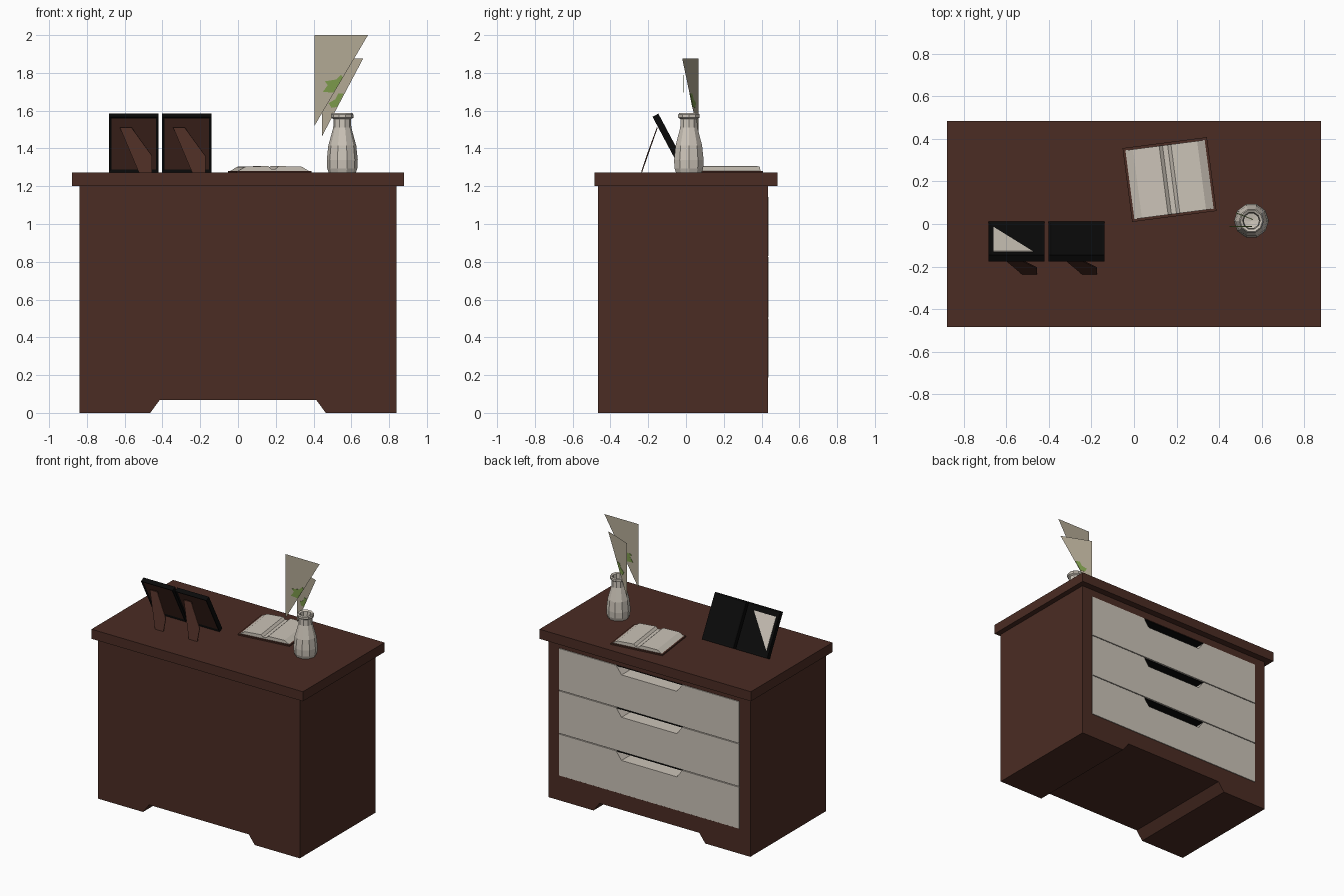
import bpy, bmesh, math
from mathutils import Vector, Matrix

if "Cube" in bpy.data.objects:
    bpy.data.objects.remove(bpy.data.objects["Cube"])


def mat(name, c):
    m = bpy.data.materials.new(name)
    m.diffuse_color = (*c, 1)
    m.use_nodes = True
    m.node_tree.nodes["Principled BSDF"].inputs["Base Color"].default_value = m.diffuse_color
    return m


BROWN = mat("dark_brown_wood", (0.070, 0.025, 0.017))
CREAM = mat("cream", (0.60, 0.55, 0.48))
BLACK = mat("black", (0.003, 0.003, 0.003))
TAN = mat("dried_stem_tan", (0.45, 0.40, 0.30))
GREEN = mat("leaf_green", (0.20, 0.32, 0.07))


def finish(name, bm, *mats, fix=True):
    if fix:
        bmesh.ops.recalc_face_normals(bm, faces=bm.faces[:])
    me = bpy.data.meshes.new(name)
    bm.to_mesh(me)
    bm.free()
    for m in mats:
        me.materials.append(m)
    ob = bpy.data.objects.new(name, me)
    bpy.context.collection.objects.link(ob)
    return ob


def prism(name, pts, vec, m, xf=Matrix()):
    """Extrude a 3D outline along vec (or leave it a flat sheet)."""
    bm = bmesh.new()
    f = bm.faces.new([bm.verts.new(p) for p in pts])
    if vec:
        g = bmesh.ops.extrude_face_region(bm, geom=[f])
        vs = [v for v in g["geom"] if isinstance(v, bmesh.types.BMVert)]
        bmesh.ops.translate(bm, verts=vs, vec=Vector(vec))
        if f.is_valid and not any(len(e.link_faces) == 2 for e in f.edges):
            bmesh.ops.delete(bm, geom=[f], context='FACES_ONLY')
        bmesh.ops.holes_fill(bm, edges=bm.edges[:], sides=0)
    bm.transform(xf)
    return finish(name, bm, m, fix=bool(vec))


def box(name, lo, hi, m, xf=Matrix()):
    (a, b, c), (d, e, f) = lo, hi
    return prism(name, [(a, b, c), (d, b, c), (d, e, c), (a, e, c)], (0, 0, f - c), m, xf)


# cabinet body with cut-out foot and an opening for the drawers
half = [(0.84, 1.2), (0.84, 0), (0.465, 0), (0.415, 0.067)]
outline = half + [(-x, z) for x, z in reversed(half)]
body = prism("cabinet_body", [(x, -0.465, z) for x, z in outline], (0, 0.90, 0), BROWN)
cutter = box("drawer_opening_cutter", (-0.752, 0.30, 0.186), (0.752, 0.5, 1.146), BROWN)
cutter.hide_render = True
mod = body.modifiers.new("opening", 'BOOLEAN')
mod.operation = 'DIFFERENCE'
mod.solver = 'EXACT'
mod.object = cutter
bpy.context.view_layer.objects.active = body
bpy.ops.object.modifier_apply(modifier="opening")
bpy.data.objects.remove(cutter, do_unlink=True)
box("cabinet_top", (-0.88, -0.485, 1.2), (0.88, 0.485, 1.272), BROWN)

# drawers with trapezoid grip notches lined in black
for i, (z0, z1) in enumerate([(0.188, 0.500), (0.506, 0.825), (0.831, 1.144)]):
    h = [(0.75, z0), (0.75, z1), (0.275, z1), (0.23, z1 - 0.06)]
    o = h + [(-x, z) for x, z in reversed(h)]
    prism(f"drawer_{i + 1}", [(x, 0.305, z) for x, z in o], (0, 0.133, 0), CREAM)
    box(f"drawer_grip_{i + 1}", (-0.274, 0.31, z1 - 0.005), (0.274, 0.434, z1 - 0.001), BLACK)
    box(f"drawer_grip_back_{i + 1}", (-0.25, 0.303, z1 - 0.06), (0.25, 0.309, z1 - 0.002), BLACK)

# picture frames leaning on their stands
tilt = Matrix.Translation((0, -0.02, 1.272)) @ Matrix.Rotation(math.radians(28), 4, 'X')
for side, x0 in (("left", -0.684), ("right", -0.402)):
    w = 0.263
    bm = bmesh.new()
    bmesh.ops.create_cube(bm, size=1)
    bmesh.ops.scale(bm, verts=bm.verts, vec=(w, 0.035, 0.335))
    bmesh.ops.translate(bm, verts=bm.verts, vec=(x0 + w / 2, 0.0175, 0.1675))
    bm.normal_update()
    for s in (1, -1):
        f = [g for g in bm.faces if g.normal.y * s > 0.9 and g.calc_area() > 0.05][0]
        bmesh.ops.inset_region(bm, faces=[f], thickness=0.02, depth=0)
        bmesh.ops.translate(bm, verts=f.verts[:], vec=(0, -s * 0.006, 0))
        f.material_index = 0 if s == 1 else 1
    bm.transform(tilt)
    finish(f"picture_frame_{side}", bm, BLACK, BROWN)
    prism(f"frame_stand_{side}",
          [(x0 + 0.059, -0.155, 1.51), (x0 + 0.12, -0.155, 1.51), (x0 + 0.229, -0.21, 1.36),
           (x0 + 0.229, -0.238, 1.273), (x0 + 0.159, -0.238, 1.273)], (0, 0.006, 0.002), BROWN)
prism("photo_left", [(-0.66, 0.029, 0.046), (-0.66, 0.029, 0.29), (-0.475, 0.029, 0.29)],
      (0, 0.003, 0), CREAM, tilt)

# open book
book = Matrix.Translation((0.167, 0.209, 1.272)) @ Matrix.Rotation(math.radians(7.4), 4, 'Z')
box("book_cover", (-0.2, -0.175, 0), (0.2, 0.175, 0.009), BROWN, book)
pg = [(0.188, 0.009), (0.152, 0.031), (0.028, 0.035), (0.012, 0.02)]
prism("book_pages", [(x, -0.163, z) for x, z in pg + [(-x, z) for x, z in reversed(pg)]],
      (0, 0.326, 0), CREAM, book)

# faceted vase, lathed with an open mouth
prof = [(0, 1.273), (0.072, 1.273), (0.080, 1.295), (0.082, 1.34), (0.074, 1.415), (0.048, 1.51),
        (0.046, 1.555), (0.059, 1.563), (0.059, 1.58), (0.053, 1.587), (0.041, 1.58),
        (0.036, 1.51), (0.06, 1.41), (0, 1.40)]
bm = bmesh.new()
vs = [bm.verts.new((r, 0, z)) for r, z in prof]
es = [bm.edges.new(p) for p in zip(vs, vs[1:])]
bmesh.ops.spin(bm, geom=vs + es, axis=(0, 0, 1), cent=(0, 0, 0), steps=10,
               angle=math.tau, use_duplicate=False)
bmesh.ops.remove_doubles(bm, verts=bm.verts[:], dist=0.0005)
bmesh.ops.translate(bm, verts=bm.verts, vec=(0.552, 0.015, 0))
finish("vase", bm, CREAM)


# two thin triangular sprays with green leaf patches on both sides
def spray(tag, tri, leaf, y_at):
    prism(f"spray_{tag}", [(x, y_at(x), z) for x, z in tri], None, TAN)
    prism(f"leaf_{tag}", [(x, y_at(x) - 0.002, z) for x, z in leaf], (0, 0.004, 0), GREEN)


spray("tall", [(0.405, 2.0), (0.688, 2.0), (0.405, 1.52)],
      [(0.45, 1.70), (0.505, 1.695), (0.555, 1.775), (0.545, 1.79), (0.52, 1.765), (0.46, 1.755),
       (0.475, 1.735)], lambda x: -0.012)
spray("short", [(0.445, 1.875), (0.662, 1.875), (0.445, 1.465)],
      [(0.48, 1.64), (0.495, 1.615), (0.525, 1.62), (0.56, 1.69), (0.53, 1.69), (0.515, 1.66)],
      lambda x: 0.066 - 0.395 * (x - 0.445))
